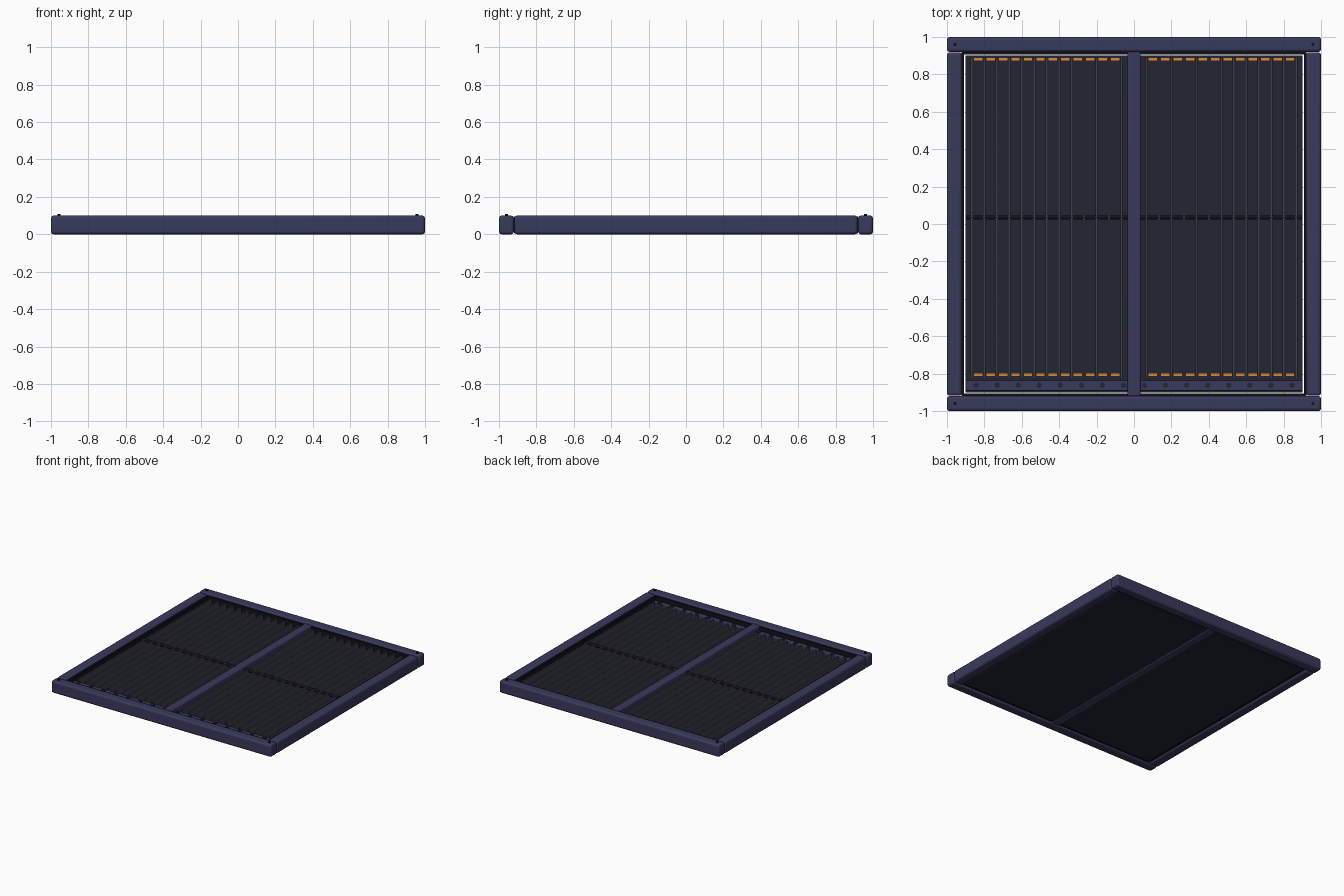
import bpy, math

if "Cube" in bpy.data.objects:
    bpy.data.objects.remove(bpy.data.objects["Cube"])


def material(name, rgb):
    m = bpy.data.materials.new(name)
    m.diffuse_color = (*rgb, 1)
    m.use_nodes = True
    m.node_tree.nodes["Principled BSDF"].inputs["Base Color"].default_value = m.diffuse_color
    return m


BLUE = material("blue_frame", (0.040, 0.042, 0.105))
DARK = material("dark_panel", (0.016, 0.018, 0.032))
BLACK = material("black_trim", (0.006, 0.006, 0.010))
GREY = material("grey_fin", (0.050, 0.052, 0.075))
ORANGE = material("orange_mark", (0.80, 0.25, 0.02))


def box(name, x, y, z, mat, bevel=0.0, segments=3):
    """Box from (min, max) ranges, optionally with rounded edges."""
    centre = [(r[0] + r[1]) / 2 for r in (x, y, z)]
    bpy.ops.mesh.primitive_cube_add(size=1, location=centre)
    ob = bpy.context.object
    ob.name = name
    ob.scale = [r[1] - r[0] for r in (x, y, z)]
    bpy.ops.object.transform_apply(location=False, rotation=False, scale=True)
    ob.data.materials.append(mat)
    if bevel:
        mod = ob.modifiers.new("rounded", "BEVEL")
        mod.width = bevel
        mod.segments = segments
        bpy.ops.object.shade_smooth_by_angle(angle=math.radians(35))
    return ob


def cylinder(name, loc, radius, depth, mat, rot=(0, 0, 0), sides=16):
    bpy.ops.mesh.primitive_cylinder_add(vertices=sides, radius=radius, depth=depth,
                                        location=loc, rotation=rot)
    ob = bpy.context.object
    ob.name = name
    ob.data.materials.append(mat)
    bpy.ops.object.shade_smooth_by_angle(angle=math.radians(35))
    return ob


# outer frame and centre divider
box("front_rail", (-1, 1), (-1, -0.92), (0, 0.1), BLUE, 0.015)
box("back_rail", (-1, 1), (0.92, 1), (0, 0.1), BLUE, 0.015)
box("left_rail", (-1, -0.92), (-0.918, 0.918), (0, 0.1), BLUE, 0.015)
box("right_rail", (0.92, 1), (-0.918, 0.918), (0, 0.1), BLUE, 0.015)
box("centre_divider", (-0.035, 0.035), (-0.92, 0.92), (0.004, 0.096), BLUE, 0.006, 2)

# corner screws
for sx in (-1, 1):
    for sy in (-1, 1):
        cylinder("corner_screw", (sx * 0.957, sy * 0.96, 0.1), 0.009, 0.016, BLACK)

# thin black lining inside the frame, a narrow gap away from the panel
for s in (-1, 1):
    box("side_lining", sorted((s * 0.91, s * 0.921)), (-0.92, 0.92), (0.015, 0.088), BLACK)
    box("end_lining", (-0.91, 0.91), sorted((s * 0.907, s * 0.921)), (0.015, 0.088), BLACK)

# recessed base panel
box("base_panel", (-0.9, 0.9), (-0.9, 0.9), (0.012, 0.025), DARK)

# fins, end marks and cross rod in both bays
PITCH = 0.0667
for start, side in ((-0.867, -1), (0.067, 1)):
    for i in range(13):
        x = start + i * PITCH
        box("fin", (x - 0.006, x + 0.006), (-0.83, 0.893), (0.02, 0.082), GREY)
        if i < 12:
            for y in (-0.807, 0.88):
                box("end_mark", (x + 0.011, x + 0.056), (y - 0.007, y + 0.007),
                    (0.02, 0.032), ORANGE)
    cylinder("cross_rod", (side * 0.467, 0.035, 0.072), 0.011, 0.864, BLACK,
             (0, math.pi / 2, 0), 12)

# riveted strip along the front
box("rivet_strip", (-0.9, 0.9), (-0.892, -0.835), (0.02, 0.066), BLUE, 0.004, 2)
for i in range(16):
    cylinder("rivet", (-0.844 + i * 0.11253, -0.862, 0.067), 0.014, 0.014, DARK)
